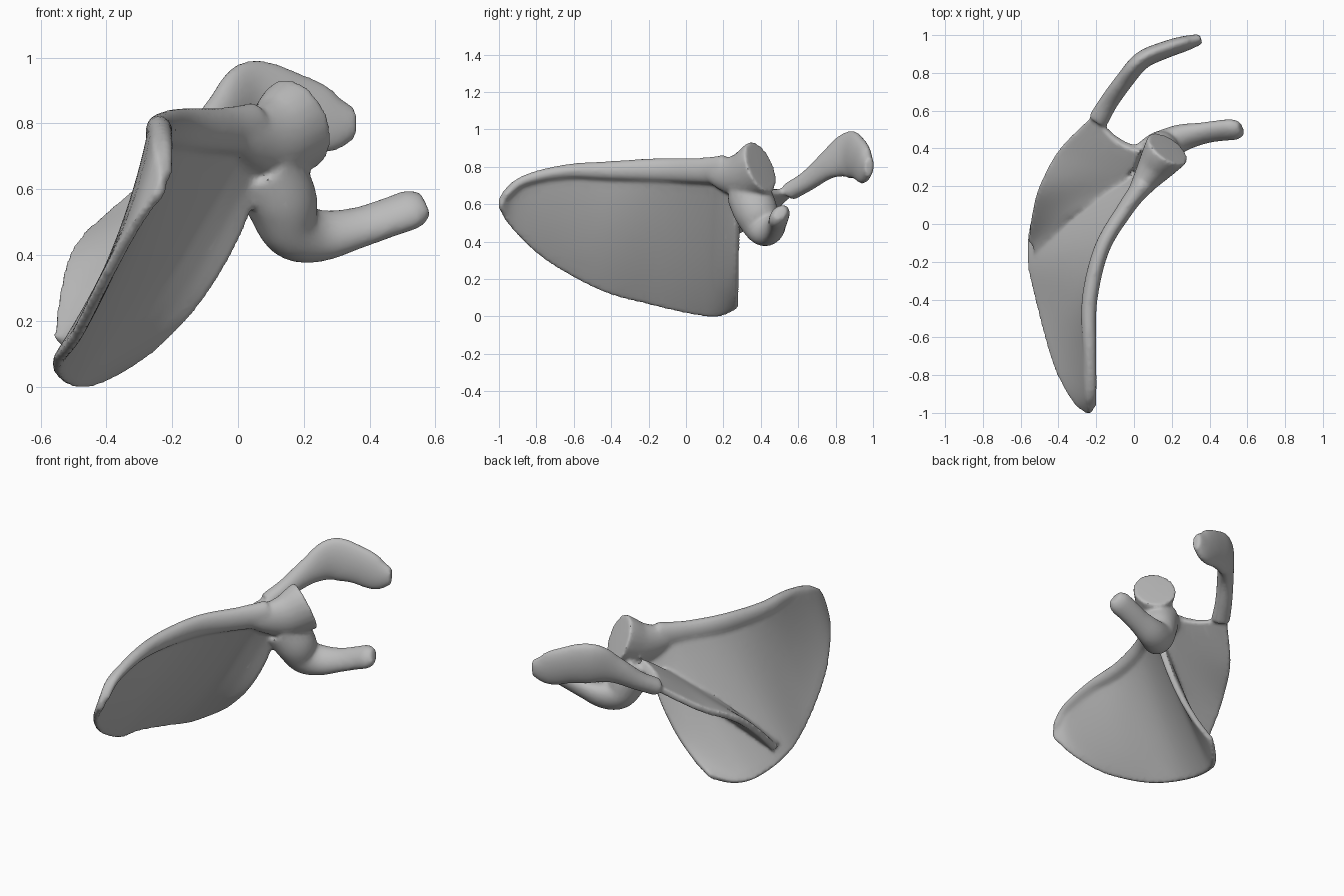
import bpy
import bmesh
import math
from mathutils import Vector

default_cube = bpy.data.objects.get("Cube")
if default_cube:
    bpy.data.objects.remove(default_cube, do_unlink=True)


def catmull(points, steps):
    """Sample a smooth curve running through the given points."""
    pts = [Vector(p) for p in points]
    pts = [pts[0] * 2 - pts[1]] + pts + [pts[-1] * 2 - pts[-2]]
    out = []
    for a, b, c, d in zip(pts, pts[1:], pts[2:], pts[3:]):
        for i in range(steps):
            t = i / steps
            out.append((b * 2 + (c - a) * t + (a * 2 - b * 5 + c * 4 - d) * t ** 2
                        + (b * 3 - a - c * 3 + d) * t ** 3) / 2)
    out.append(pts[-2])
    return out


def add_sheet(bm, first, middle, last, thick_first, thick_last, steps=6, across=14):
    """Closed curved plate spanning three guide curves, tapering across."""
    guides = [catmull(curve, steps) for curve in (first, middle, last)]
    grid = []
    for a, m, b in zip(*guides):
        row = []
        for j in range(across + 1):
            t = j / across
            row.append(a * (2 * (t - 0.5) * (t - 1)) + m * (4 * t * (1 - t))
                       + b * (2 * t * (t - 0.5)))
        grid.append(row)
    rows = len(grid)
    upper, lower = [], []
    for i, row in enumerate(grid):
        top_row, low_row = [], []
        for j, co in enumerate(row):
            along = grid[min(i + 1, rows - 1)][j] - grid[max(i - 1, 0)][j]
            side = row[min(j + 1, across)] - row[max(j - 1, 0)]
            taper = (1 - j / across) ** 2
            thickness = thick_last + (thick_first - thick_last) * taper
            normal = along.cross(side).normalized() * thickness / 2
            top_row.append(bm.verts.new(co + normal))
            low_row.append(bm.verts.new(co - normal))
        upper.append(top_row)
        lower.append(low_row)
    for i in range(rows - 1):
        for j in range(across):
            for layer in (upper, lower):
                quad = (layer[i][j], layer[i + 1][j], layer[i + 1][j + 1], layer[i][j + 1])
                bm.faces.new(quad if layer is upper else quad[::-1])
    # Rim closing the two layers
    edge = [(i, 0) for i in range(rows)]
    edge += [(rows - 1, j) for j in range(1, across + 1)]
    edge += [(i, across) for i in range(rows - 2, -1, -1)]
    edge += [(0, j) for j in range(across - 1, 0, -1)]
    for (i, j), (k, l) in zip(edge, edge[1:] + edge[:1]):
        bm.faces.new((upper[i][j], lower[i][j], lower[k][l], upper[k][l]))


def add_tube(bm, path, widths, depths, wide_axis, steps=5, sides=20):
    """Closed elliptical tube; widths lie along wide_axis, depths across it."""
    centres = catmull(path, steps)
    sizes = catmull([(w, d, 0) for w, d in zip(widths, depths)], steps)
    rings = []
    for i, c in enumerate(centres):
        tangent = (centres[min(i + 1, len(centres) - 1)] - centres[max(i - 1, 0)]).normalized()
        wide = Vector(wide_axis)
        wide = (wide - tangent * wide.dot(tangent)).normalized()
        deep = tangent.cross(wide)
        ring = []
        for k in range(sides):
            a = math.tau * k / sides
            ring.append(bm.verts.new(c + wide * (math.cos(a) * sizes[i].x)
                                     + deep * (math.sin(a) * sizes[i].y)))
        rings.append(ring)
    for r, s in zip(rings, rings[1:]):
        for k in range(sides):
            n = (k + 1) % sides
            bm.faces.new((r[k], r[n], s[n], s[k]))
    bm.faces.new(rings[0][::-1])
    bm.faces.new(rings[-1])


bm = bmesh.new()

# Broad triangular blade: upper border, middle line, lower border
add_sheet(
    bm,
    [(-.22, -.99, .63), (-.235, -.9, .73), (-.245, -.7, .77), (-.245, -.4, .78),
     (-.165, -.12, .78), (-.03, .11, .78), (.05, .22, .75), (.09, .28, .72)],
    [(-.23, -1, .6), (-.275, -.92, .6), (-.315, -.75, .53), (-.35, -.45, .45),
     (-.34, -.15, .42), (-.26, .1, .37), (-.18, .21, .32), (-.09, .275, .3)],
    [(-.24, -1, .58), (-.32, -.93, .47), (-.415, -.75, .305), (-.5, -.45, .14),
     (-.555, -.18, .065), (-.53, .05, .015), (-.46, .18, .005), (-.36, .28, .055)],
    0.045, 0.035)

# Ridge standing off the back of the blade: base, middle line, crest
add_sheet(
    bm,
    [(-.52, -.13, .12), (-.32, .06, .36), (-.11, .2, .52), (0, .3, .62), (.04, .4, .69)],
    [(-.53, -.11, .13), (-.43, .06, .32), (-.31, .2, .46), (-.19, .35, .58), (-.1, .46, .67)],
    [(-.555, -.08, .14), (-.54, .05, .28), (-.5, .2, .41), (-.39, .4, .52), (-.2, .59, .68)],
    0.07, 0.04)

# Thickened rounded border along the top of the blade
add_tube(
    bm,
    [(-.22, -.97, .64), (-.225, -.87, .725), (-.235, -.65, .775), (-.235, -.4, .78),
     (-.17, -.13, .785), (-.045, .08, .78), (.05, .21, .785)],
    [.02, .028, .038, .052, .064, .07, .08], [.02, .028, .036, .042, .042, .045, .055],
    (0, 0, 1))

# Neck flaring out to the flat oval socket
add_tube(
    bm,
    [(0, .14, .77), (.06, .23, .755), (.12, .315, .76), (.18, .4, .8)],
    [.06, .1, .13, .15], [.045, .07, .1, .126], (.11, .16, -.21))

# Hooked finger reaching out under the socket
add_tube(
    bm,
    [(.08, .33, .67), (.13, .37, .57), (.165, .41, .48), (.25, .455, .46),
     (.36, .48, .482), (.46, .495, .515), (.53, .5, .54), (.57, .505, .555)],
    [.12, .12, .1, .086, .07, .068, .068, .045], [.11, .11, .09, .068, .05, .047, .047, .03],
    (0, .6, .8))

# Flattened paddle at the end of the ridge
add_tube(
    bm,
    [(-.19, .55, .665), (-.13, .65, .725), (-.05, .76, .81), (.04, .865, .865),
     (.16, .92, .845), (.27, .955, .805), (.355, .98, .8)],
    [.05, .056, .08, .128, .115, .1, .05], [.055, .05, .048, .047, .045, .04, .028],
    (-.05, .08, 1))

bmesh.ops.recalc_face_normals(bm, faces=bm.faces)
rough_mesh = bpy.data.meshes.new("rough_bone")
bm.to_mesh(rough_mesh)
bm.free()
bone = bpy.data.objects.new("shoulder_blade", rough_mesh)
bpy.context.collection.objects.link(bone)

# Fuse the parts into one organic skin
remesh = bone.modifiers.new("fuse", 'REMESH')
remesh.mode = 'VOXEL'
remesh.voxel_size = 0.01
smooth = bone.modifiers.new("soften", 'SMOOTH')
smooth.factor = 0.5
smooth.iterations = 14
decimate = bone.modifiers.new("lighten", 'DECIMATE')
decimate.ratio = 0.25

depsgraph = bpy.context.evaluated_depsgraph_get()
skin = bpy.data.meshes.new_from_object(bone.evaluated_get(depsgraph))
skin.name = "shoulder_blade"
bone.modifiers.clear()
bone.data = skin
bpy.data.meshes.remove(rough_mesh)

# Single plain grey
grey = bpy.data.materials.new("bone_grey")
grey.use_nodes = True
colour = (0.5, 0.5, 0.5, 1)
grey.diffuse_color = colour
grey.node_tree.nodes["Principled BSDF"].inputs["Base Color"].default_value = colour
skin.materials.clear()
skin.materials.append(grey)

bpy.ops.object.select_all(action='DESELECT')
bone.select_set(True)
bpy.context.view_layer.objects.active = bone
bpy.ops.object.shade_smooth_by_angle(angle=math.radians(40))
